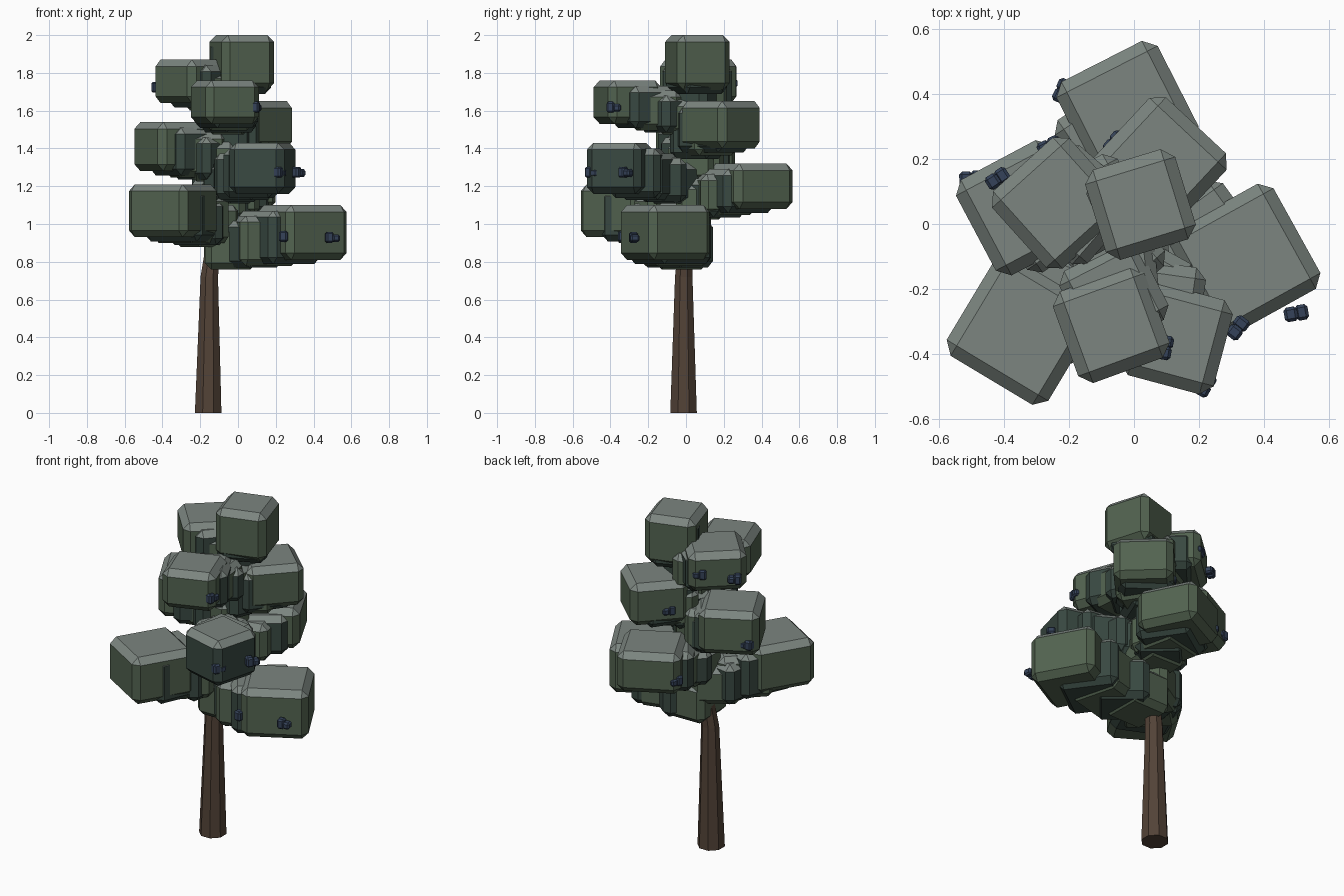
import bpy, bmesh
from math import radians, cos, sin, pi
from mathutils import Vector, Matrix

if "Cube" in bpy.data.objects:
    bpy.data.objects.remove(bpy.data.objects["Cube"])


def material(name, rgb):
    m = bpy.data.materials.new(name)
    m.diffuse_color = (*rgb, 1)
    m.use_nodes = True
    m.node_tree.nodes["Principled BSDF"].inputs["Base Color"].default_value = m.diffuse_color
    return m


BARK = material("bark", (0.085, 0.055, 0.038))
LEAF = material("leaf", (0.085, 0.125, 0.08))
DARK = material("dark_leaf", (0.04, 0.065, 0.053))
PALE = material("pale_leaf_top", (0.20, 0.235, 0.215))
BLUE = material("berry_blue", (0.035, 0.055, 0.10))


def finish(bm, name, mats):
    bmesh.ops.recalc_face_normals(bm, faces=bm.faces)
    me = bpy.data.meshes.new(name)
    bm.to_mesh(me)
    bm.free()
    for m in mats:
        me.materials.append(m)
    ob = bpy.data.objects.new(name, me)
    bpy.context.collection.objects.link(ob)
    return ob


def add_block(bm, centre, size, angle, bevel, mat=0, top=None):
    """Chamfered box turned about z, with its own material on upward faces."""
    part = bmesh.new()
    bmesh.ops.create_cube(part, size=1)
    bmesh.ops.scale(part, vec=size, verts=part.verts)
    bmesh.ops.bevel(part, geom=part.edges[:], offset=bevel, segments=1,
                    affect='EDGES', profile=0.5)
    part.transform(Matrix.Translation(centre) @ Matrix.Rotation(radians(angle), 4, 'Z'))
    part.normal_update()
    for f in part.faces:
        f.material_index = top if top is not None and f.normal.z > 0.3 else mat
    tmp = bpy.data.meshes.new("tmp")
    part.to_mesh(tmp)
    part.free()
    bm.from_mesh(tmp)
    bpy.data.meshes.remove(tmp)


# Trunk: eight-sided tapered tube, leaning right inside the crown (x, y, z, radius)
PATH = [(-0.158, -0.013, 0, 0.076), (-0.152, -0.012, 0.72, 0.050),
        (-0.13, 0.0, 0.9, 0.042), (-0.08, 0.02, 1.3, 0.034), (0.0, 0.05, 1.78, 0.022)]
bm = bmesh.new()
rings = []
for x, y, z, r in PATH:
    rings.append([bm.verts.new((x + r * cos(pi * (i + .5) / 4), y + r * sin(pi * (i + .5) / 4), z))
                  for i in range(8)])
for a, b in zip(rings, rings[1:]):
    for i in range(8):
        j = (i + 1) % 8
        bm.faces.new((a[i], a[j], b[j], b[i]))
bm.faces.new(rings[0][::-1])
bm.faces.new(rings[-1])
finish(bm, "trunk", [BARK])


def trunk_at(z):
    for a, b in zip(PATH, PATH[1:]):
        if z <= b[2]:
            t = (z - a[2]) / (b[2] - a[2])
            return Vector(a[:3]).lerp(Vector(b[:3]), t)
    return Vector(PATH[-1][:3])


# Foliage: big block at each branch tip, smaller blocks stepping in to the trunk
# (x, y, z bottom, z top, width, turn, steps, dark)
TIPS = {
    "crown_top": (0.02, 0.06, 1.71, 2.00, 0.29, 17, 1, 0),
    "crown_upper_left": (-0.235, 0.065, 1.64, 1.87, 0.32, 42, 3, 0),
    "crown_upper_front": (-0.07, -0.31, 1.53, 1.76, 0.30, 20, 4, 0),
    "crown_upper_back": (0.08, 0.185, 1.40, 1.65, 0.325, -43, 3, 0),
    "crown_middle_left": (-0.34, 0.05, 1.28, 1.54, 0.333, 28, 4, 0),
    "crown_middle_front": (0.13, -0.35, 1.16, 1.43, 0.30, -15, 4, 1),
    "crown_lower_back": (-0.02, 0.345, 1.08, 1.32, 0.35, 27, 4, 0),
    "crown_lower_left": (-0.345, -0.325, 0.93, 1.21, 0.365, -31, 4, 0),
    "crown_lower_right": (0.34, -0.11, 0.81, 1.10, 0.37, 29, 4, 0),
}
for name, (x, y, z0, z1, w, turn, steps, dark) in TIPS.items():
    bm = bmesh.new()
    tip = Vector((x, y, (z0 + z1) / 2))
    h = z1 - z0
    add_block(bm, tip, (w, w, h), turn, 0.036, dark, 2)
    base = trunk_at(tip.z - 0.10)
    for k in range(steps):
        t = 0.26 + 0.54 * k / max(steps - 1, 1)
        s = 0.93 - 0.32 * (t - 0.2)
        add_block(bm, tip.lerp(base, t), (w * s, w * s, h * (s + 0.06)),
                  turn + (-1) ** k * 7 * (k + 1), 0.034, 1 if k % 2 == 0 else dark, 2)
    finish(bm, name, [LEAF, DARK, PALE])

# Berries: pairs of little blocks hanging at the leaf faces (x, y, z, turn)
BERRIES = [(0.50, -0.275, 0.925, 10), (0.245, -0.32, 0.93, 80), (0.32, -0.32, 1.27, 52),
           (0.22, -0.495, 1.27, 60), (0.095, -0.38, 1.615, 80), (-0.42, 0.14, 1.72, 33),
           (-0.26, 0.24, 1.745, 25), (-0.50, 0.14, 1.35, 3), (-0.33, 0.19, 1.37, 30),
           (-0.22, 0.41, 1.16, 65), (-0.06, 0.25, 1.48, 50)]
bm = bmesh.new()
for x, y, z, a in BERRIES:
    d = Vector((cos(radians(a)), sin(radians(a)), 0)) * 0.017
    c = Vector((x, y, z))
    add_block(bm, c + d, (0.04, 0.048, 0.04), a, 0.009)
    add_block(bm, c - d + Vector((0, 0, 0.004)), (0.042, 0.045, 0.058), a, 0.009)
finish(bm, "berries", [BLUE])
